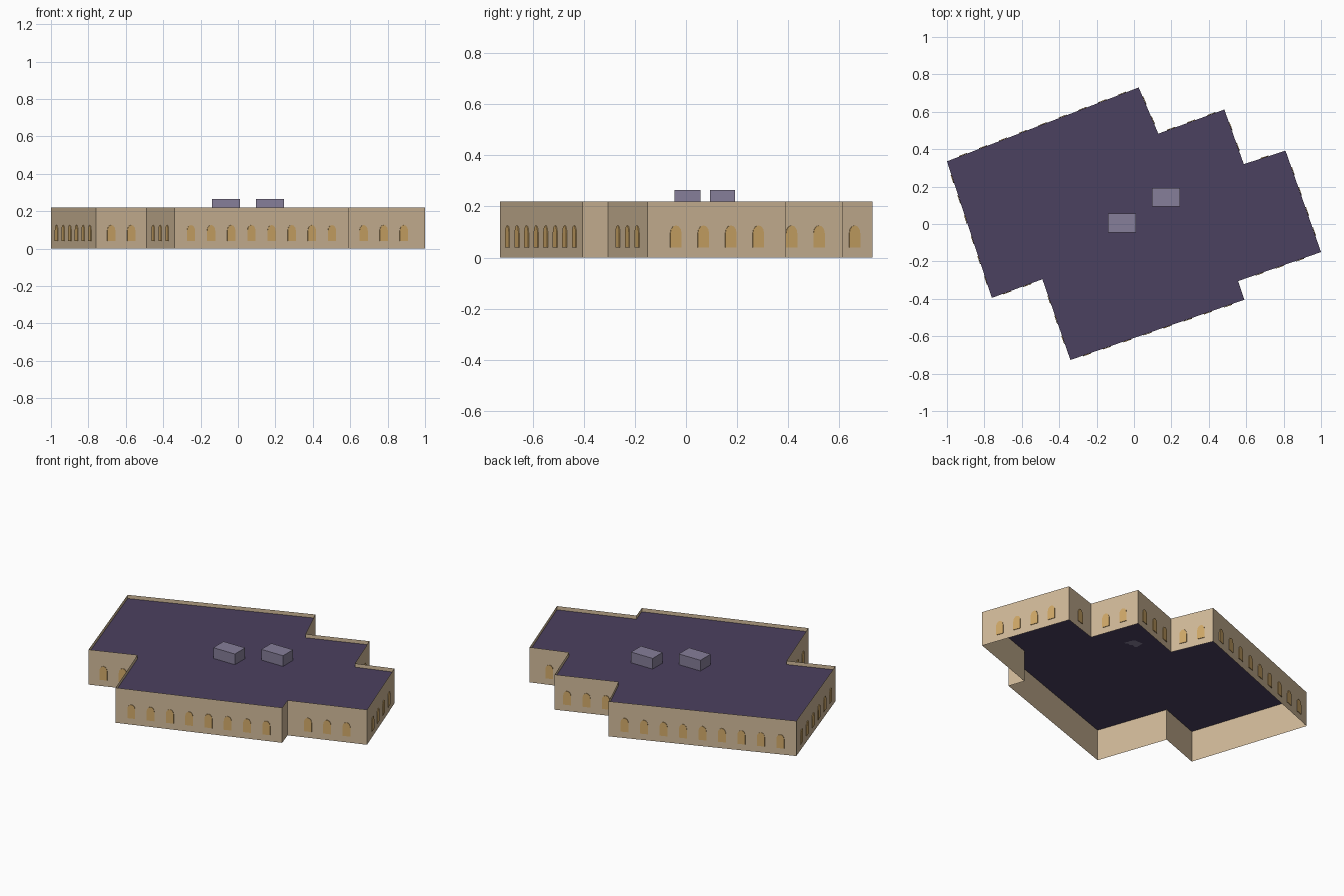
import bpy, bmesh, math
from mathutils import Vector

cube = bpy.data.objects.get("Cube")
if cube:
    bpy.data.objects.remove(cube)

WALL_TOP, ROOF_Z = 0.22, 0.197
PITCH, HALF, DEPTH = 0.114, 0.023, 0.004
SILL, SPRING, APEX = 0.04, 0.096, 0.126

# Footprint corners, counter-clockwise
CORNERS = [Vector(p) for p in [
    (-0.76, -0.395), (-0.49, -0.295), (-0.34, -0.727), (0.59, -0.405),
    (0.557, -0.305), (1.0, -0.15), (0.81, 0.392), (0.587, 0.32),
    (0.483, 0.612), (0.13, 0.483), (0.025, 0.73), (-1.0, 0.335)]]
SIDES = list(zip(CORNERS, CORNERS[1:] + CORNERS[:1]))


def material(name, rgb):
    mat = bpy.data.materials.new(name)
    mat.use_nodes = True
    mat.diffuse_color = (*rgb, 1)
    mat.node_tree.nodes["Principled BSDF"].inputs["Base Color"].default_value = (*rgb, 1)
    return mat


def make_object(name, bm, mat):
    mesh = bpy.data.meshes.new(name)
    bm.to_mesh(mesh)
    bm.free()
    mesh.materials.append(mat)
    obj = bpy.data.objects.new(name, mesh)
    bpy.context.collection.objects.link(obj)
    return obj


def box(name, low, high, mat):
    bm = bmesh.new()
    bmesh.ops.create_cube(bm, size=1)
    low, high = Vector(low), Vector(high)
    bmesh.ops.scale(bm, vec=high - low, verts=bm.verts)
    bmesh.ops.translate(bm, vec=(low + high) / 2, verts=bm.verts)
    return make_object(name, bm, mat)


sandstone = material("sandstone", (0.64, 0.49, 0.32))
amber = material("amber_glass", (0.64, 0.40, 0.14))
slate = material("purple_slate", (0.071, 0.052, 0.115))
grey = material("lavender_grey", (0.24, 0.21, 0.32))

# Outer walls, rising past the roof as a parapet
bm = bmesh.new()
for a, b in SIDES:
    bm.faces.new([bm.verts.new((p.x, p.y, z)) for p, z in
                  ((a, 0), (b, 0), (b, WALL_TOP), (a, WALL_TOP))])
bmesh.ops.remove_doubles(bm, verts=bm.verts, dist=0.0001)
make_object("outer_walls", bm, sandstone)

# Flat roof
bm = bmesh.new()
bm.faces.new([bm.verts.new((p.x, p.y, ROOF_Z)) for p in CORNERS])
make_object("flat_roof", bm, slate)

# Arched window outline: sill, then a faceted arch
outline = [(-HALF, SILL), (HALF, SILL)]
for i in range(7):
    t = math.pi * i / 6
    outline.append((HALF * math.cos(t), SPRING + (APEX - SPRING) * math.sin(t)))

# Window plates, evenly spaced and centred on each wall
bm = bmesh.new()
for a, b in SIDES:
    length = (b - a).length
    along = (b - a) / length
    out = Vector((along.y, -along.x, 0)) * DEPTH
    count = int((length - 0.02) / PITCH)
    for i in range(count):
        mid = (a + b) / 2 + along * PITCH * (i - (count - 1) / 2)
        front = []
        for u, z in outline:
            p = mid + along * u
            front.append(Vector((p.x, p.y, z)) + out)
        outer = [bm.verts.new(p) for p in front]
        inner = [bm.verts.new(p - out * 0.9) for p in front]
        bm.faces.new(outer)
        for k in range(len(outer)):
            n = (k + 1) % len(outer)
            bm.faces.new((outer[k], inner[k], inner[n], outer[n]))
make_object("arched_windows", bm, amber)

# Rooftop units
box("rooftop_unit_right", (-0.14, -0.045, ROOF_Z), (0.01, 0.057, 0.264), grey)
box("rooftop_unit_left", (0.097, 0.093, ROOF_Z), (0.247, 0.192, 0.264), grey)
